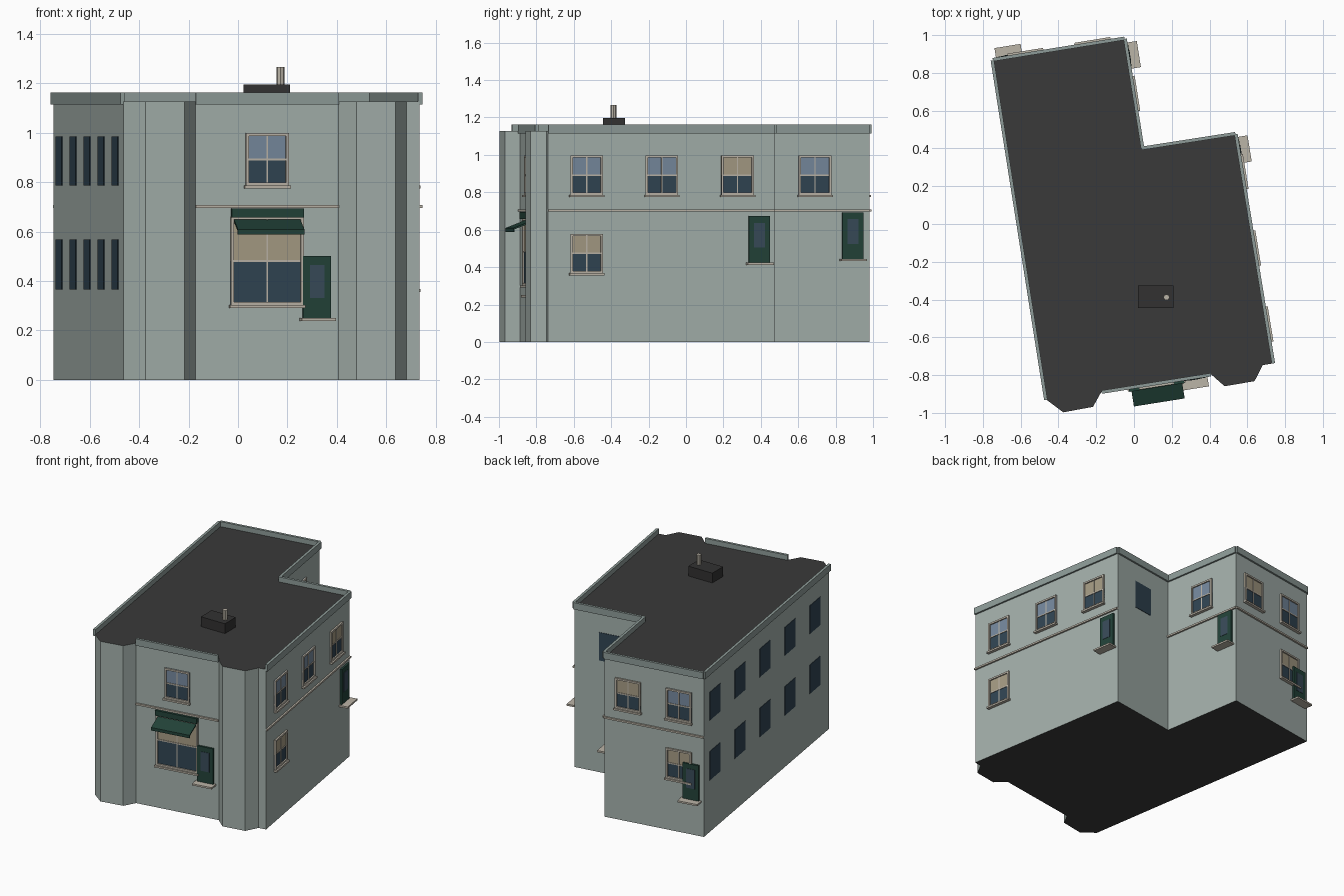
import bpy, bmesh, math
from mathutils import Vector

if "Cube" in bpy.data.objects:
    bpy.data.objects.remove(bpy.data.objects["Cube"])

PALETTE = {
    "wall_grey_green": (0.37, 0.435, 0.41),
    "parapet_grey": (0.27, 0.33, 0.315),
    "roof_charcoal": (0.042, 0.042, 0.042),
    "trim_cream": (0.50, 0.46, 0.39),
    "glass_sky": (0.18, 0.25, 0.34),
    "glass_dark": (0.03, 0.058, 0.085),
    "blind_tan": (0.38, 0.33, 0.23),
    "shop_green": (0.016, 0.055, 0.04),
    "door_pane_blue": (0.04, 0.07, 0.10),
    "hatch_dark": (0.032, 0.031, 0.031),
}
MATS = {}
for name, c in PALETTE.items():
    m = bpy.data.materials.new(name)
    m.diffuse_color = (*c, 1)
    m.use_nodes = True
    m.node_tree.nodes["Principled BSDF"].inputs["Base Color"].default_value = m.diffuse_color
    MATS[name] = m

# Footprint corners, counter-clockwise, starting at the front left
OUTLINE = dict(
    I=(-0.464, -0.93), H=(-0.3745, -0.997), G=(-0.217, -0.968), F=(-0.172, -0.887),
    E=(0.407, -0.795), D=(0.48, -0.859), C=(0.638, -0.832), B=(0.682, -0.747),
    A=(0.735, -0.738), M=(0.537, 0.475), L=(0.043, 0.398), K=(-0.05, 0.98),
    J=(-0.747, 0.867))
WALLS = dict(front="FE", right="AM", notch="ML", wing="LK", back="KJ", left="JI")
ROOF_Z, TOP_Z = 1.127, 1.162


class Part:
    """Collects prisms along a wall into one object."""
    def __init__(self, name, wall=None):
        self.name, self.bm, self.used = name, bmesh.new(), []
        if wall:
            p, q = (Vector((*OUTLINE[k], 0)) for k in WALLS[wall])
            self.p, self.length = p, (q - p).length
            self.d = (q - p).normalized()
            self.n = Vector((self.d.y, -self.d.x, 0))

    def slot(self, mat):
        if mat not in self.used:
            self.used.append(mat)
        return self.used.index(mat)

    def prism(self, u0, u1, profile, mat):
        """Extrude a (depth, z) profile along the wall from u0 to u1."""
        ends = [[self.bm.verts.new(self.p + self.d * u + self.n * o + Vector((0, 0, z)))
                 for o, z in profile] for u in (u0, u1)]
        self.skin(*ends, mat)

    def skin(self, a, b, mat):
        k = len(a)
        faces = [self.bm.faces.new(a[::-1]), self.bm.faces.new(b)]
        faces += [self.bm.faces.new((a[i], a[(i + 1) % k], b[(i + 1) % k], b[i])) for i in range(k)]
        for f in faces:
            f.material_index = self.slot(mat)
        return faces

    def box(self, u0, u1, z0, z1, o0, o1, mat):
        self.prism(u0, u1, [(o0, z0), (o1, z0), (o1, z1), (o0, z1)], mat)

    def finish(self):
        bmesh.ops.recalc_face_normals(self.bm, faces=self.bm.faces)
        me = bpy.data.meshes.new(self.name)
        self.bm.to_mesh(me)
        self.bm.free()
        for m in self.used:
            me.materials.append(MATS[m])
        ob = bpy.data.objects.new(self.name, me)
        bpy.context.collection.objects.link(ob)
        return ob


def window(wall, frac, w, z0, z1, upper="glass_sky", rail=0.5):
    """Sash window: frame, two panes, rail, mullion and sill."""
    p = Part(wall + "_window", wall)
    c, t = p.length * frac, 0.012
    a, b = c - w / 2, c + w / 2
    zm = z0 + (z1 - z0) * rail
    p.box(a, b, z0, zm, 0, 0.003, "glass_dark")
    p.box(a, b, zm, z1, 0, 0.003, upper)
    for u in (a, b - t):
        p.box(u, u + t, z0, z1, 0, 0.012, "trim_cream")
    for z in (z0, z1 - t):
        p.box(a, b, z, z + t, 0, 0.012, "trim_cream")
    p.box(a, b, zm - 0.004, zm + 0.004, 0, 0.007, "trim_cream")
    p.box(c - 0.003, c + 0.003, z0, z1, 0, 0.006, "trim_cream")
    p.box(a - 0.006, b + 0.006, z0 - 0.012, z0, 0, 0.022, "trim_cream")
    p.finish()


def door(wall, frac, z0, z1):
    """Green door leaf with a glazed pane and a deep step."""
    p = Part(wall + "_door", wall)
    c, w = p.length * frac, 0.114
    p.box(c - w / 2, c + w / 2, z0, z1, 0, 0.014, "shop_green")
    p.box(c - 0.03, c + 0.03, z0 + 0.08, z1 - 0.035, 0.014, 0.016, "door_pane_blue")
    p.box(c - 0.07, c + 0.07, z0 - 0.012, z0, 0, 0.062, "trim_cream")
    p.finish()


def blank(wall, frac, w, z0, z1):
    """Plain dark window plate."""
    p = Part(wall + "_dark_window", wall)
    c = p.length * frac
    p.box(c - w / 2, c + w / 2, z0, z1, 0, 0.003, "glass_dark")
    p.finish()


# Main body with dark roof and underside
body = Part("building_body")
rings = [[body.bm.verts.new((x, y, z)) for x, y in OUTLINE.values()] for z in (0, ROOF_Z)]
for f in body.skin(*rings, "wall_grey_green")[:2]:
    f.material_index = body.slot("roof_charcoal")
body.finish()

# Parapets on all main walls, string courses on the detailed ones
for wall in WALLS:
    p = Part(wall + "_parapet", wall)
    p.box(-0.0, p.length, 1.115, TOP_Z, -0.006, 0.012, "parapet_grey")
    p.finish()
    if wall not in ("left", "notch"):
        p = Part(wall + "_string_course", wall)
        p.box(0, p.length, 0.696, 0.708, 0, 0.012, "trim_cream")
        p.finish()

# Framed windows
UP, LOW = (0.786, 0.998), (0.368, 0.578)
window("front", 0.5, 0.176, *UP)
window("front", 0.5, 0.298, 0.302, 0.66, "blind_tan")
for frac, shade in ((0.17, "glass_sky"), (0.501, "glass_sky"), (0.835, "blind_tan")):
    window("right", frac, 0.176, *UP, shade)
window("right", 0.17, 0.176, *LOW, "blind_tan")
window("wing", 0.5, 0.176, *UP)
window("back", 0.24, 0.18, *UP, "blind_tan")
window("back", 0.75, 0.18, *UP)
window("back", 0.75, 0.18, *LOW, "blind_tan")

# Doors
door("front", 0.846, 0.25, 0.5)
door("right", 0.93, 0.424, 0.672)
door("wing", 0.845, 0.444, 0.692)
door("back", 0.875, 0.25, 0.5)

# Plain windows on the left and notch walls
for i in range(5):
    for z0, z1 in ((0.787, 0.985), (0.365, 0.568)):
        blank("left", 0.086 + 0.2 * i, 0.155, z0, z1)
blank("notch", 0.5, 0.15, 0.787, 0.985)

# Shop awning and fascia
p = Part("awning", "front")
c = p.length * 0.5
p.prism(c - 0.136, c + 0.136, [(0.005, 0.648), (0.105, 0.609), (0.105, 0.588), (0.099, 0.588),
                               (0.099, 0.602), (0.005, 0.638)], "shop_green")
p.finish()
p = Part("shop_fascia", "front")
p.box(c - 0.148, c + 0.148, 0.657, 0.694, 0, 0.025, "shop_green")
p.finish()

# Roof hatch and vent pipe
bpy.ops.mesh.primitive_cube_add(size=1, location=(0.116, -0.385, 1.161))
hatch = bpy.context.object
hatch.name = "roof_hatch"
hatch.scale = (0.187, 0.12, 0.07)
hatch.data.materials.append(MATS["hatch_dark"])
bpy.ops.mesh.primitive_cylinder_add(vertices=8, radius=0.016, depth=0.075, location=(0.172, -0.388, 1.228))
pipe = bpy.context.object
pipe.name = "vent_pipe"
pipe.data.materials.append(MATS["trim_cream"])
